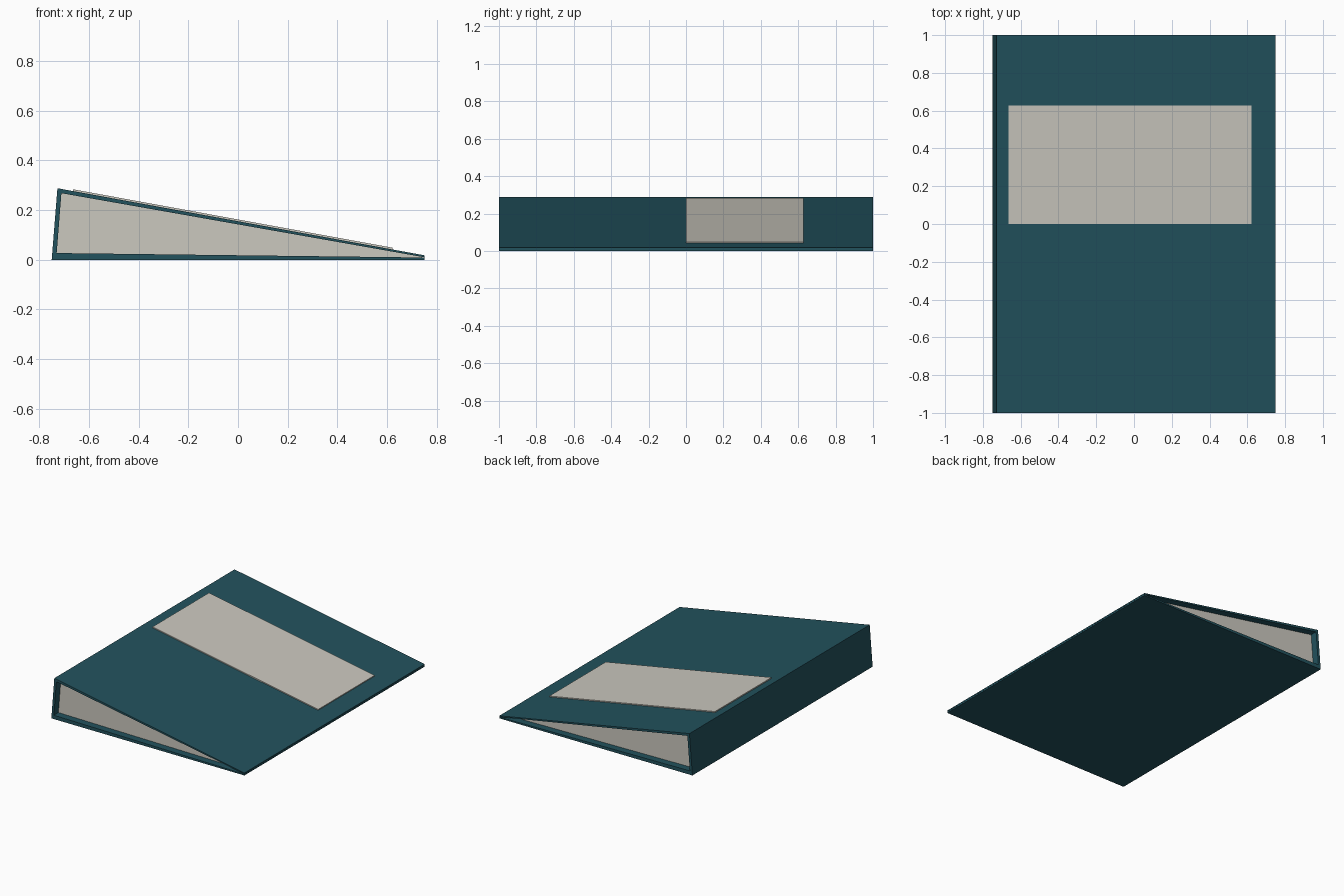
import bpy, bmesh

if "Cube" in bpy.data.objects:
    bpy.data.objects.remove(bpy.data.objects["Cube"])


def material(name, color):
    m = bpy.data.materials.new(name)
    m.diffuse_color = (*color, 1)
    m.use_nodes = True
    m.node_tree.nodes["Principled BSDF"].inputs["Base Color"].default_value = m.diffuse_color
    return m


TEAL = material("dark teal", (0.016, 0.084, 0.110))
PAPER = material("warm grey paper", (0.60, 0.58, 0.52))


def prism(name, profile, y0, y1, mat):
    """Extrude an XZ profile from y0 to y1."""
    bm = bmesh.new()
    face = bm.faces.new([bm.verts.new((x, y0, z)) for x, z in profile])
    new = bmesh.ops.extrude_face_region(bm, geom=[face])["geom"]
    bmesh.ops.translate(bm, vec=(0, y1 - y0, 0),
                        verts=[v for v in new if isinstance(v, bmesh.types.BMVert)])
    bmesh.ops.recalc_face_normals(bm, faces=bm.faces)
    mesh = bpy.data.meshes.new(name)
    bm.to_mesh(mesh)
    bm.free()
    mesh.materials.append(mat)
    obj = bpy.data.objects.new(name, mesh)
    bpy.context.collection.objects.link(obj)
    return obj


def cover_z(x):
    """Height of the sloping top cover."""
    return 0.288 + (x + 0.727) * (0.018 - 0.288) / (0.75 + 0.727)


# Folder cover: bottom board, spine and sloping top board in one profile
prism("binder_cover",
      [(-0.75, 0), (0.75, 0), (0.75, 0.009), (-0.73, 0.027), (-0.711, 0.268),
       (0.75, 0.010), (0.75, 0.018), (-0.727, 0.288)], -1, 1, TEAL)

# Paper stack, recessed at both open ends
prism("paper_stack", [(-0.731, 0.026), (0.74, 0.009), (0.74, 0.012), (-0.712, 0.269)],
      -0.95, 0.95, PAPER)

# Label plate lying on the top cover
a, b, t = -0.665, 0.622, 0.007
prism("cover_label", [(a, cover_z(a)), (b, cover_z(b)),
                      (b + 0.001, cover_z(b) + t), (a + 0.001, cover_z(a) + t)],
      0.0, 0.627, PAPER)
